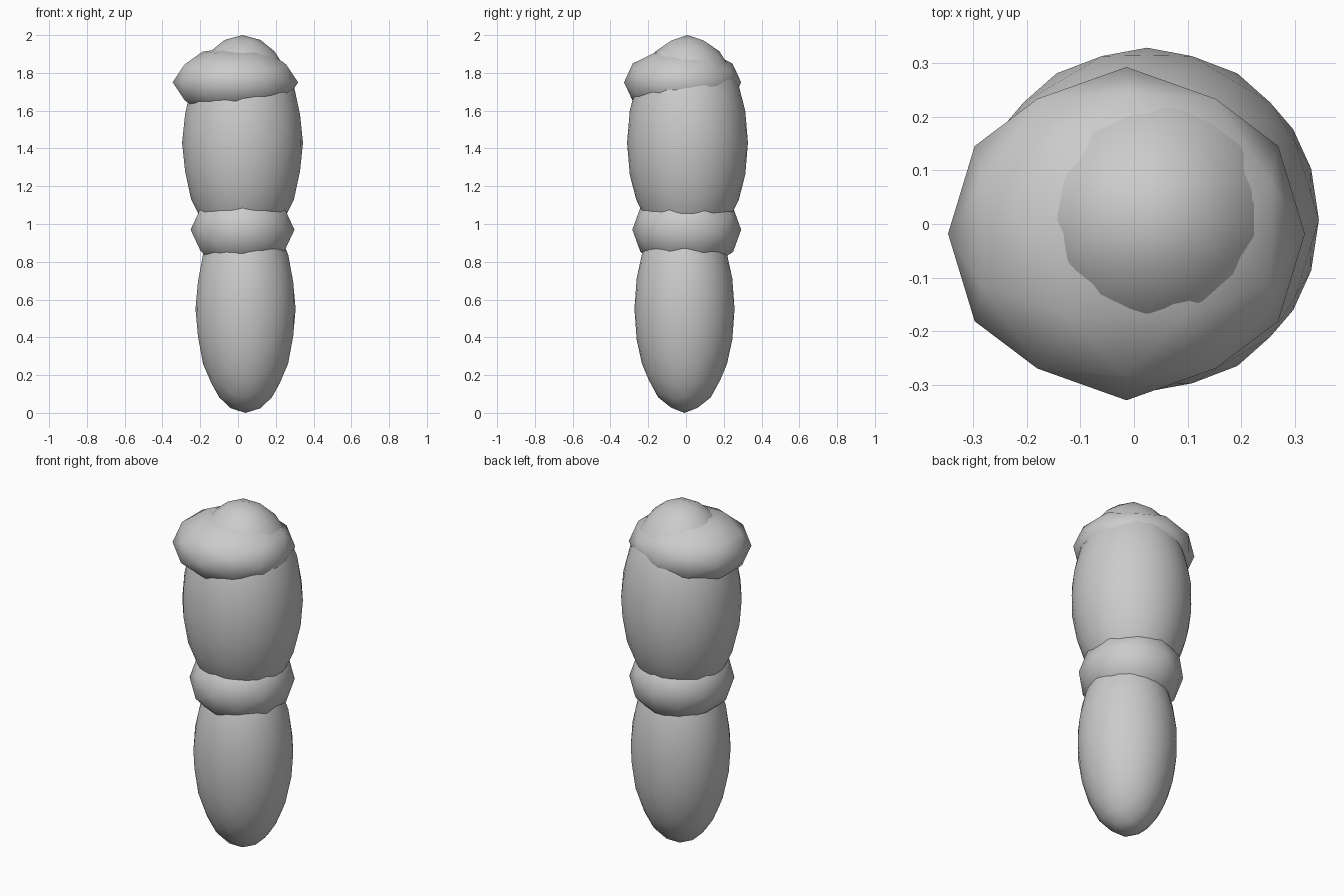
import bpy, bmesh, math
from mathutils import Matrix, Vector

if "Cube" in bpy.data.objects:
    bpy.data.objects.remove(bpy.data.objects["Cube"])


def ellipsoid(name, center, radii, subdivisions):
    """Smooth icosphere with a two-fold axis pointing up, scaled to the given radii."""
    bm = bmesh.new()
    tilt = Matrix.Rotation(-math.atan(2 / (1 + math.sqrt(5))), 4, 'Y')
    placing = Matrix.Translation(Vector(center)) @ Matrix.Diagonal((*radii, 1.0)) @ tilt
    bmesh.ops.create_icosphere(bm, subdivisions=subdivisions, radius=1.0)
    bmesh.ops.transform(bm, matrix=placing, verts=bm.verts)
    for face in bm.faces:
        face.smooth = True
    mesh = bpy.data.meshes.new(name)
    bm.to_mesh(mesh)
    bm.free()
    obj = bpy.data.objects.new(name, mesh)
    bpy.context.collection.objects.link(obj)
    return obj


# Long tapering segments
ellipsoid("lower_segment", (0.04, -0.008, 0.55), (0.265, 0.265, 0.55), 3)
ellipsoid("upper_segment", (0.024, 0.008, 1.43), (0.32, 0.32, 0.57), 3)

# Squat, coarser bulges around the joint and the top
ellipsoid("middle_joint", (0.024, 0.004, 0.97), (0.275, 0.288, 0.225), 2)
ellipsoid("top_joint", (-0.014, -0.018, 1.75), (0.332, 0.31, 0.19), 2)
